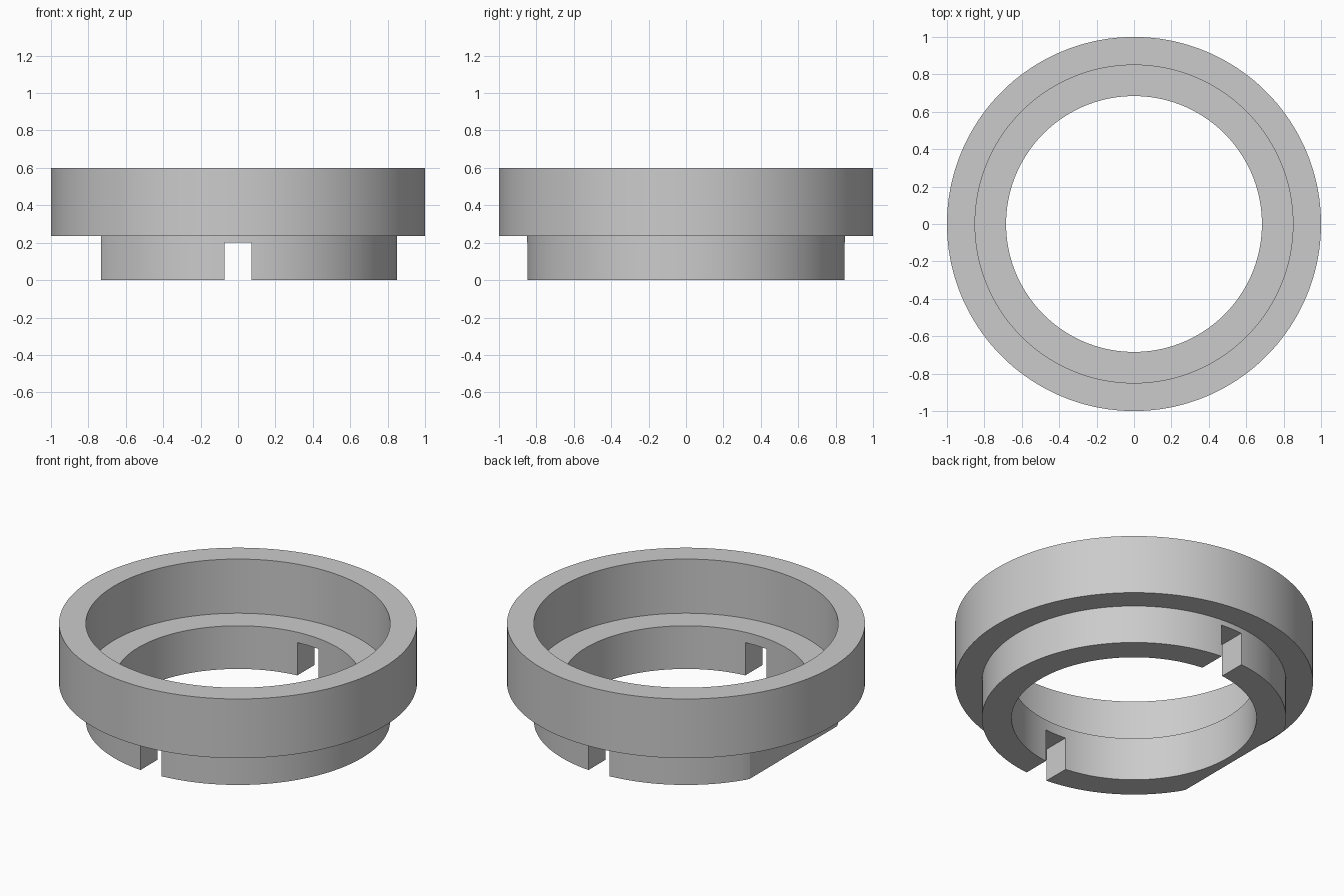
import bpy, bmesh, math

old = bpy.data.objects.get("Cube")
if old:
    bpy.data.objects.remove(old, do_unlink=True)

SEGMENTS = 180
HOLE, COLLAR, RIM = 0.684, 0.85, 1.0
SHOULDER, LEDGE, TOP = 0.235, 0.266, 0.6
FLAT_X = -0.733
SLOT_WIDTH, SLOT_TOP = 0.144, 0.202

# Plain grey finish
grey = bpy.data.materials.new("plain_grey")
grey.use_nodes = True
colour = (0.6, 0.6, 0.6, 1)
grey.diffuse_color = colour
grey.node_tree.nodes["Principled BSDF"].inputs["Base Color"].default_value = colour


def add_object(name, bm):
    bmesh.ops.recalc_face_normals(bm, faces=bm.faces)
    mesh = bpy.data.meshes.new(name)
    bm.to_mesh(mesh)
    bm.free()
    mesh.materials.append(grey)
    obj = bpy.data.objects.new(name, mesh)
    bpy.context.collection.objects.link(obj)
    return obj


# Stepped ring: a closed cross-section turned about the z axis
profile = [(HOLE, 0), (COLLAR, 0), (COLLAR, SHOULDER), (RIM, SHOULDER),
           (RIM, TOP), (COLLAR, TOP), (COLLAR, LEDGE), (HOLE, LEDGE)]
bm = bmesh.new()
loops = []
for i in range(SEGMENTS):
    a = math.tau * i / SEGMENTS
    loop = []
    for r, z in profile:
        x = r * math.cos(a)
        # Flat on the right side of the lower collar
        if r == COLLAR and z <= SHOULDER:
            x = max(x, FLAT_X)
        loop.append(bm.verts.new((x, r * math.sin(a), z)))
    loops.append(loop)
for i, loop in enumerate(loops):
    after = loops[(i + 1) % SEGMENTS]
    for j in range(len(profile)):
        k = (j + 1) % len(profile)
        bm.faces.new((loop[j], after[j], after[k], loop[k]))
ring = add_object("stepped_ring", bm)

# Key slot through the front and back of the collar
bm = bmesh.new()
bmesh.ops.create_cube(bm, size=1)
bmesh.ops.scale(bm, vec=(SLOT_WIDTH, 3, 2 * SLOT_TOP), verts=bm.verts)
cutter = add_object("slot_cutter", bm)
cutter.hide_render = True
cutter.hide_viewport = True

cut = ring.modifiers.new("key_slots", 'BOOLEAN')
cut.operation = 'DIFFERENCE'
cut.solver = 'EXACT'
cut.object = cutter

# Apply the cut so the smoothing can mark its sharp edges
bpy.ops.object.select_all(action='DESELECT')
ring.select_set(True)
bpy.context.view_layer.objects.active = ring
bpy.ops.object.modifier_apply(modifier=cut.name)
bpy.data.objects.remove(cutter, do_unlink=True)
bpy.ops.object.shade_smooth_by_angle(angle=math.radians(20))
